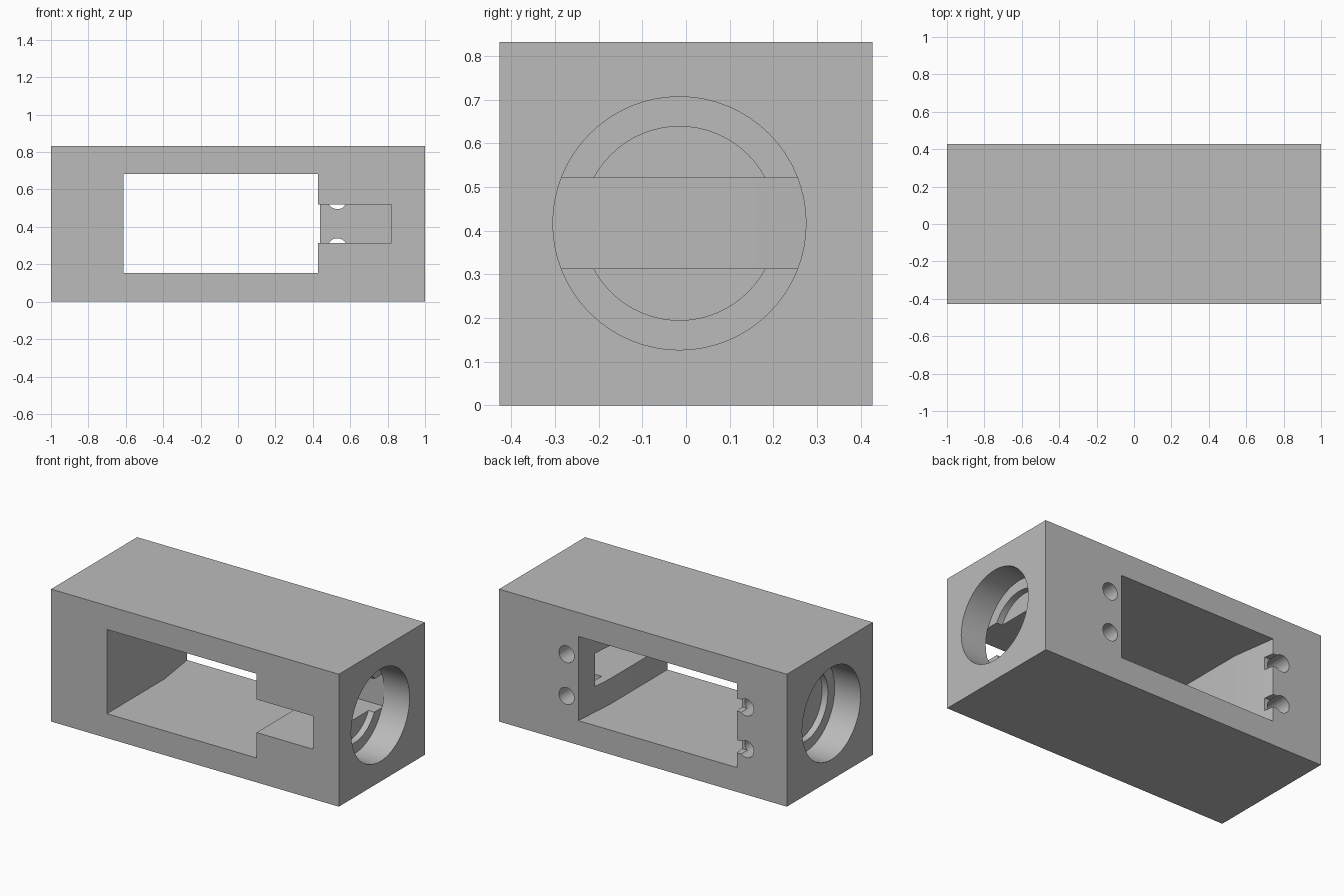
import bpy, bmesh
from math import radians
from mathutils import Matrix, Vector

old = bpy.data.objects.get("Cube")
if old:
    bpy.data.objects.remove(old, do_unlink=True)

grey = bpy.data.materials.new("plain_grey")
grey.use_nodes = True
colour = (0.5, 0.5, 0.5, 1)
grey.diffuse_color = colour
grey.node_tree.nodes["Principled BSDF"].inputs["Base Color"].default_value = colour


def add_object(name, bm):
    bmesh.ops.recalc_face_normals(bm, faces=bm.faces)
    mesh = bpy.data.meshes.new(name)
    bm.to_mesh(mesh)
    bm.free()
    mesh.materials.append(grey)
    obj = bpy.data.objects.new(name, mesh)
    bpy.context.collection.objects.link(obj)
    return obj


def prism(name, outline, z0, z1):
    """Extrude an xy outline from z0 to z1."""
    bm = bmesh.new()
    face = bm.faces.new([bm.verts.new((x, y, z0)) for x, y in outline])
    top = bmesh.ops.extrude_face_region(bm, geom=[face])["geom"]
    verts = [v for v in top if isinstance(v, bmesh.types.BMVert)]
    bmesh.ops.translate(bm, verts=verts, vec=(0, 0, z1 - z0))
    return add_object(name, bm)


def box(name, x0, x1, y0, y1, z0, z1):
    return prism(name, [(x0, y0), (x1, y0), (x1, y1), (x0, y1)], z0, z1)


def cylinder(name, start, end, radius, sides):
    a, b = Vector(start), Vector(end)
    turn = (b - a).to_track_quat('Z', 'Y').to_matrix().to_4x4()
    bm = bmesh.new()
    bmesh.ops.create_cone(bm, cap_ends=True, segments=sides, radius1=radius,
                          radius2=radius, depth=(b - a).length,
                          matrix=Matrix.Translation((a + b) / 2) @ turn)
    return add_object(name, bm)


# Main block
DEPTH, HEIGHT = 0.427, 0.832
MID_Z, BORE_Y = 0.417, -0.015
body = box("housing_block", -1, 1, -DEPTH, DEPTH, 0, HEIGHT)


def cut(tool):
    tool.hide_render = True
    bpy.context.view_layer.objects.active = body
    mod = body.modifiers.new("cut", 'BOOLEAN')
    mod.operation = 'DIFFERENCE'
    mod.solver = 'EXACT'
    mod.object = tool
    bpy.ops.object.modifier_apply(modifier=mod.name)
    bpy.data.objects.remove(tool, do_unlink=True)


# Central window, flared towards the back
window = [(-0.612, -0.5), (0.428, -0.5), (0.428, 0.145), (0.449, DEPTH),
          (0.449, 0.5), (-0.653, 0.5), (-0.653, DEPTH), (-0.612, 0.145)]
cut(prism("window_cutter", window, 0.153, 0.682))

# Side slot, open to the front and into the window
cut(box("slot_cutter", 0.4, 0.822, -0.5, 0.278, 0.313, 0.521))

# Stepped round bores in both ends
for side in (-1, 1):
    for radius, inner in ((0.29, 0.82), (0.222, 0.78)):
        cut(cylinder("bore_cutter", (side * 1.1, BORE_Y, MID_Z),
                     (side * inner, BORE_Y, MID_Z), radius, 64))

# Screw holes in the back; the right pair is notched through to the window
for z in (MID_Z - 0.131, MID_Z + 0.131):
    for x in (-0.717, 0.531):
        cut(cylinder("hole_cutter", (x, 0.5, z), (x, 0.142, z), 0.053, 32))
    cut(box("notch_cutter", -0.717, -0.63, 0.365, 0.5, z - 0.04, z + 0.04))

# Smooth the round walls, keep the edges sharp
bpy.ops.object.select_all(action='DESELECT')
body.select_set(True)
bpy.context.view_layer.objects.active = body
bpy.ops.object.shade_smooth_by_angle(angle=radians(30))
